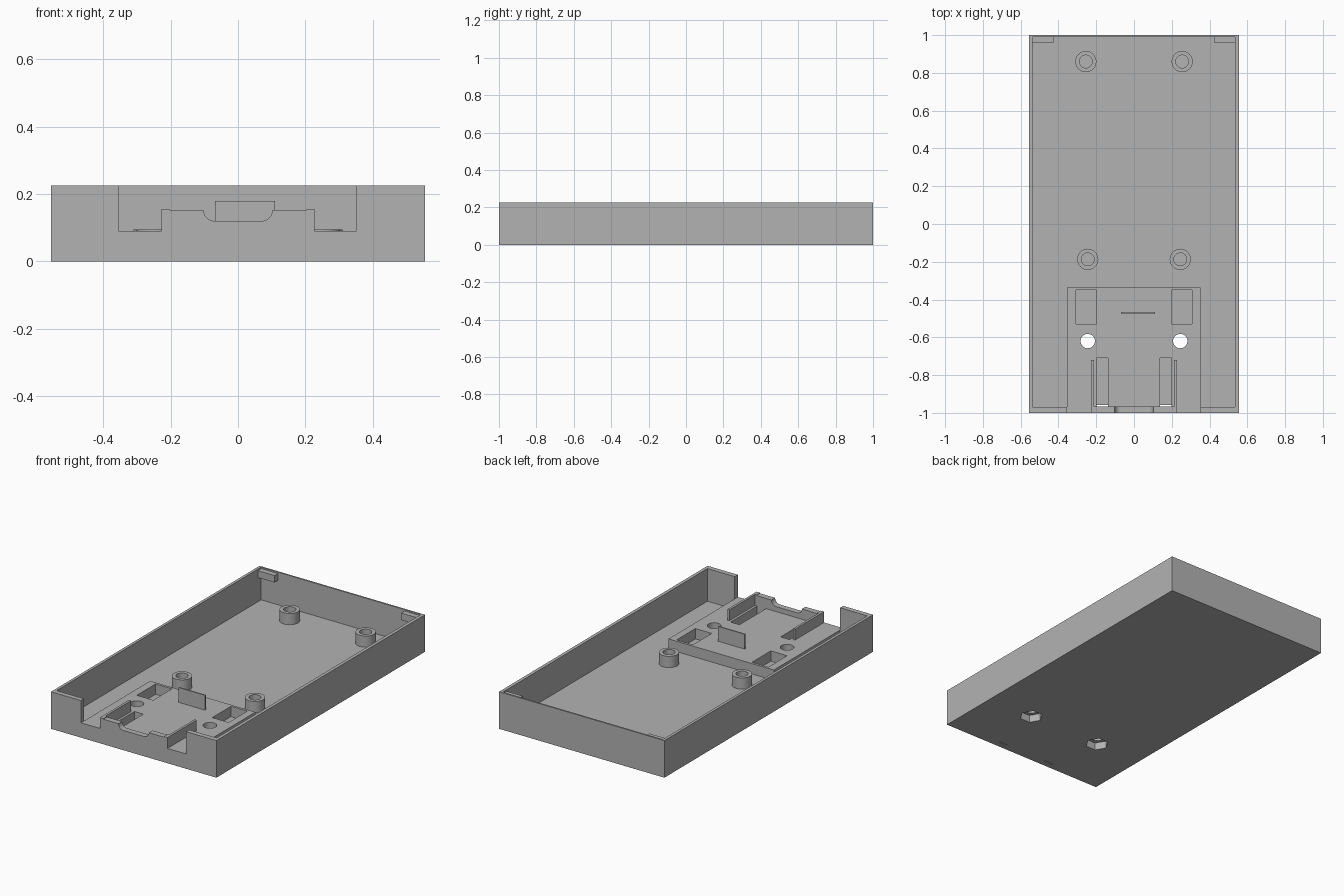
import bpy
import bmesh
from math import pi, cos, sin

if "Cube" in bpy.data.objects:
    bpy.data.objects.remove(bpy.data.objects["Cube"], do_unlink=True)

grey = bpy.data.materials.new("plain grey")
grey.use_nodes = True
grey.diffuse_color = (0.45, 0.45, 0.45, 1)
grey.node_tree.nodes["Principled BSDF"].inputs["Base Color"].default_value = (0.45, 0.45, 0.45, 1)


def prism(name, outline, low, high, axis="z"):
    """Extrude a 2D outline from low to high along z or y."""
    bm = bmesh.new()
    place = (lambda a, b, d: (a, b, d)) if axis == "z" else (lambda a, b, d: (a, d, b))
    face = bm.faces.new([bm.verts.new(place(a, b, low)) for a, b in outline])
    grown = bmesh.ops.extrude_face_region(bm, geom=[face])["geom"]
    move = place(0, 0, high - low)
    bmesh.ops.translate(bm, vec=move, verts=[v for v in grown if isinstance(v, bmesh.types.BMVert)])
    bmesh.ops.recalc_face_normals(bm, faces=bm.faces)
    mesh = bpy.data.meshes.new(name)
    bm.to_mesh(mesh)
    bm.free()
    mesh.materials.append(grey)
    obj = bpy.data.objects.new(name, mesh)
    bpy.context.collection.objects.link(obj)
    return obj


def box(name, x0, x1, y0, y1, z0, z1):
    return prism(name, [(x0, y0), (x1, y0), (x1, y1), (x0, y1)], z0, z1)


def cylinder(name, x, y, radius, z0, z1, sides=32):
    ring = [2 * pi * i / sides for i in range(sides)]
    return prism(name, [(x + radius * cos(a), y + radius * sin(a)) for a in ring], z0, z1)


def cut(target, *cutters):
    for cutter in cutters:
        cutter.hide_render = True
        cutter.hide_viewport = True
        cutter.display_type = "WIRE"
        mod = target.modifiers.new(cutter.name, "BOOLEAN")
        mod.operation = "DIFFERENCE"
        mod.solver = "EXACT"
        mod.object = cutter


def smooth(obj):
    bpy.ops.object.select_all(action="DESELECT")
    obj.select_set(True)
    bpy.context.view_layer.objects.active = obj
    bpy.ops.object.shade_smooth_by_angle()


FLOOR, DECK, TOP = 0.027, 0.09, 0.225

# Open tray with a wide notch in the front wall
tray = box("tray", -0.555, 0.555, -1, 1, 0, TOP)
cut(tray,
    box("cavity_cutter", -0.538, 0.535, -0.97, 0.99, FLOOR, 0.3),
    box("notch_cutter", -0.355, 0.352, -1.1, -0.9, DECK, 0.3))

# Raised deck behind the notch
deck = box("deck", -0.355, 0.352, -0.97, -0.335, FLOOR, DECK)

for side, s in (("right", -1), ("left", 1)):
    # Screw holes with hexagonal nut recesses underneath
    hole = cylinder(side + "_screw_cutter", s * 0.245, -0.62, 0.038, -0.1, 0.2)
    nut = cylinder(side + "_nut_cutter", s * 0.245, -0.62, 0.066, -0.1, 0.045, 6)
    # Pockets in the deck and a slit through the floor
    pocket = box(side + "_pocket_cutter", s * 0.253 - 0.055, s * 0.253 + 0.055, -0.53, -0.35, 0, 0.2)
    channel = box(side + "_channel_cutter", s * 0.168 - 0.03, s * 0.168 + 0.03, -0.965, -0.71, 0, 0.2)
    slit = box(side + "_slit_cutter", s * 0.168 - 0.03, s * 0.168 + 0.03, -0.965, -0.957, -0.1, 0.08)
    cut(tray, hole, nut, slit)
    cut(deck, hole, nut, pocket, channel)

    # Side rails of the connector bay
    box(side + "_rail", s * 0.22 - 0.007, s * 0.22 + 0.007, -0.965, -0.72, DECK, 0.156)

    # Clips in the back corners
    x0, x1 = sorted((s * 0.425, s * 0.537))
    box(side + "_corner_clip", x0, x1, 0.957, 0.992, 0.175, 0.217)

    # Hollow mounting posts
    for place, x, y in (("back", 0.255, 0.86), ("middle", 0.245, -0.187)):
        post = cylinder(f"{place}_{side}_post", s * x, y, 0.056, FLOOR, 0.095)
        cut(post, cylinder(f"{place}_{side}_post_cutter", s * x, y, 0.034, 0, 0.2))
        smooth(post)

# Front lip with a rounded dip for the connector
arc = [pi / 2 * i / 8 for i in range(9)]
half = [(0.227, DECK), (0.227, 0.156), (0.203, 0.156), (0.203, 0.152), (0.102, 0.152)]
half += [(0.07 + 0.032 * cos(a), 0.152 - 0.032 * sin(a)) for a in arc[1:]]
prism("front_lip", half + [(-x, z) for x, z in reversed(half)], -1, -0.965, "y")

# Thin upright stop plate
box("stop_plate", -0.068, 0.11, -0.474, -0.466, DECK, 0.18)
